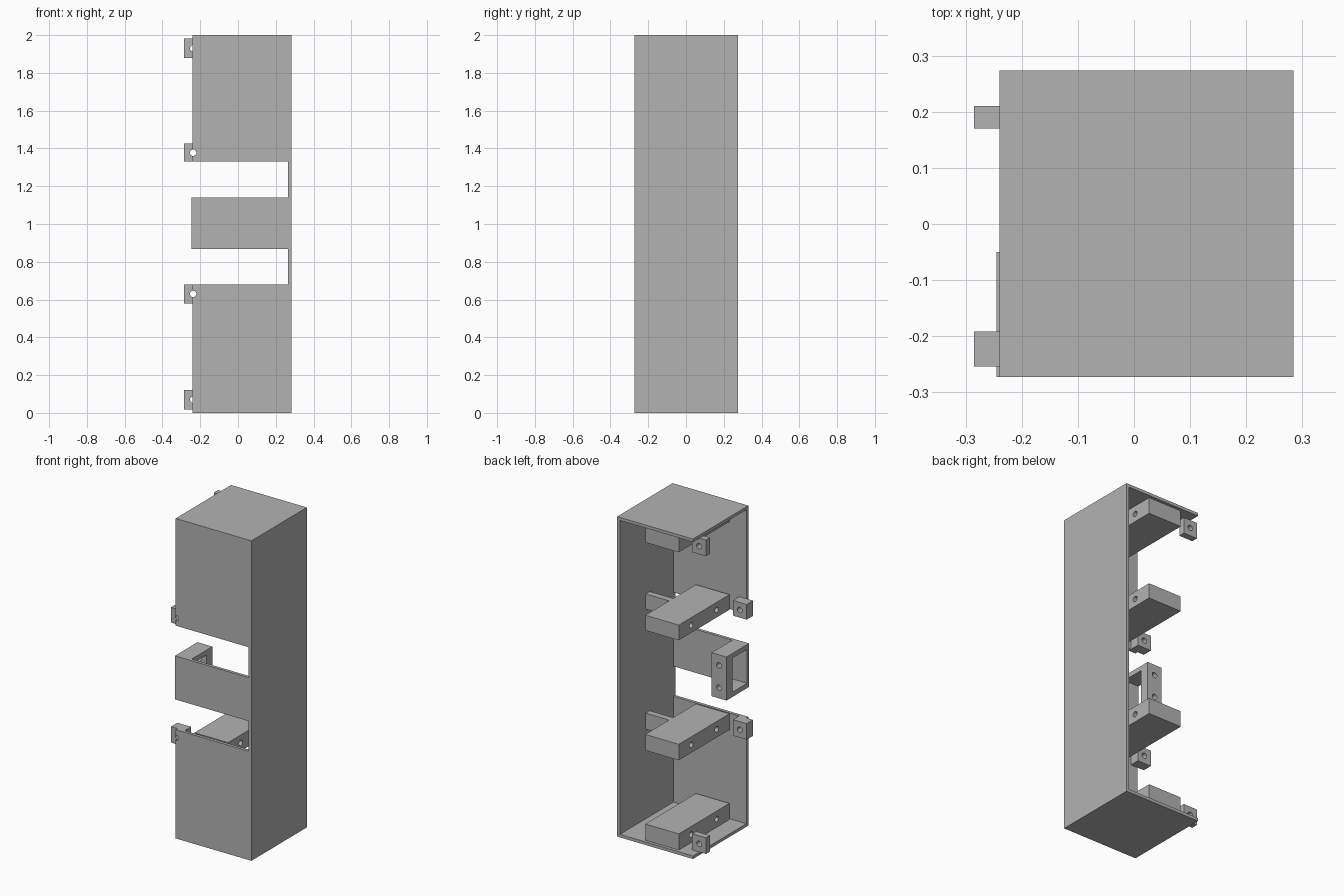
import bpy
from math import pi

cube = bpy.data.objects.get("Cube")
if cube:
    bpy.data.objects.remove(cube, do_unlink=True)

grey = bpy.data.materials.new("plain grey")
grey.use_nodes = True
COLOUR = (0.45, 0.45, 0.45, 1)
grey.diffuse_color = COLOUR
grey.node_tree.nodes["Principled BSDF"].inputs["Base Color"].default_value = COLOUR


def box(name, x, y, z):
    """Box spanning the given (low, high) ranges."""
    spans = (x, y, z)
    bpy.ops.mesh.primitive_cube_add(size=1, location=[(a + b) / 2 for a, b in spans])
    ob = bpy.context.object
    ob.name = name
    ob.scale = [b - a for a, b in spans]
    bpy.ops.object.transform_apply(location=False, rotation=False, scale=True)
    ob.data.materials.append(grey)
    return ob


def rod(centre, axis, length, radius=0.017):
    """Cylinder used to drill a hole along x or y."""
    turn = (0, pi / 2, 0) if axis == "x" else (pi / 2, 0, 0)
    bpy.ops.mesh.primitive_cylinder_add(vertices=24, radius=radius, depth=length,
                                        location=centre, rotation=turn)
    return bpy.context.object


def cut(target, cutter):
    """Subtract the cutter and discard it."""
    cutter.hide_render = True
    mod = target.modifiers.new("cut", "BOOLEAN")
    mod.operation = "DIFFERENCE"
    mod.solver = "EXACT"
    mod.object = cutter
    bpy.context.view_layer.objects.active = target
    bpy.ops.object.modifier_apply(modifier=mod.name)
    bpy.data.objects.remove(cutter, do_unlink=True)


# Overall shell limits and wall thickness
X0, X1 = -0.24, 0.284
Y0, Y1 = -0.273, 0.274
T = 0.019
XI, YI = X1 - T, Y0 + T

# Shell: side wall, top, bottom and three front panels
box("side_wall", (XI, X1), (Y0, Y1), (0, 2))
box("bottom_panel", (X0, XI), (Y0, Y1), (0, T))
box("top_panel", (X0, XI), (Y0, Y1), (2 - T, 2))
lower_front = box("lower_front_panel", (X0, XI), (Y0, YI), (T, 0.68))
upper_front = box("upper_front_panel", (X0, XI), (Y0, YI), (1.33, 2 - T))
box("middle_front_panel", (-0.245, XI), (Y0, YI), (0.868, 1.14))

# Four drilled mounting blocks, each with a matching screw tab
levels = {"bottom": (T, 0.12), "lower": (0.58, 0.68),
          "upper": (1.33, 1.425), "top": (1.88, 2 - T)}
for name, z in levels.items():
    mid = sum(z) / 2
    block = box(name + "_mounting_block", (-0.129, 0.103), (-0.245, 0.255), z)
    for y in (-0.12, 0.132):
        cut(block, rod((0, y, mid), "x", 0.5))

    inner = name in ("lower", "upper")
    tab_y = (YI, -0.192) if inner else (0.17, 0.21)
    tab = box(name + "_screw_tab", (-0.285, -0.19), tab_y, z)
    cut(tab, rod((-0.2375, sum(tab_y) / 2, mid), "y", 0.2))

    # Inner blocks hang from the side wall; their tab holes notch the front
    if inner:
        box(name + "_support_arm", (0.103, XI), (-0.02, 0.02), z)
        front = lower_front if name == "lower" else upper_front
        cut(front, rod((-0.2375, Y0, mid), "y", 0.1))

# Open bracket behind the middle panel
bracket = box("middle_bracket", (-0.245, -0.142), (YI, -0.05), (0.868, 1.14))
cut(bracket, box("window_cutter", (-0.3, -0.1), (YI - 0.03, -0.11), (0.898, 1.11)))
for z in (0.934, 1.074):
    cut(bracket, rod((-0.193, -0.08, z), "y", 0.12))
